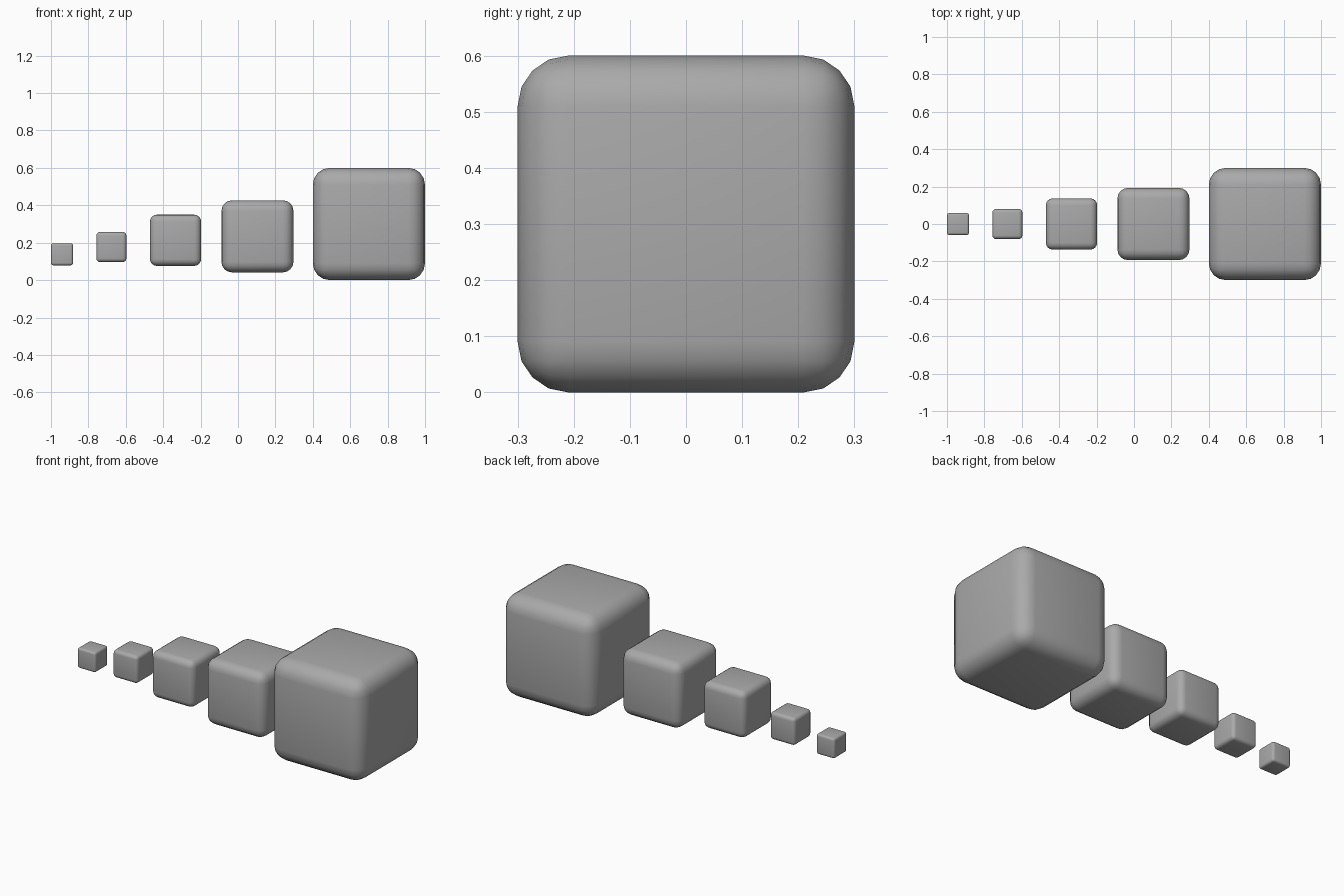
import bpy
import math

default = bpy.data.objects.get("Cube")
if default:
    bpy.data.objects.remove(default, do_unlink=True)

# One plain grey material
GREY = (0.4, 0.4, 0.4, 1.0)
grey = bpy.data.materials.new("grey")
grey.use_nodes = True
grey.diffuse_color = GREY
grey.node_tree.nodes["Principled BSDF"].inputs["Base Color"].default_value = GREY


def rounded_cube(name, x, z, size, bevel):
    """Cube with rounded edges, centred on (x, 0, z)."""
    bpy.ops.mesh.primitive_cube_add(size=size, location=(x, 0, z))
    obj = bpy.context.object
    obj.name = obj.data.name = name
    obj.data.materials.append(grey)
    mod = obj.modifiers.new("rounded_edges", 'BEVEL')
    mod.width = bevel
    mod.segments = 4
    mod.limit_method = 'NONE'
    bpy.ops.object.modifier_apply(modifier=mod.name)
    bpy.ops.object.shade_smooth_by_angle(angle=math.radians(40))
    return obj


# Row of cubes, smallest to largest: name, x, z, size, edge radius
for spec in (
    ("smallest_cube", -0.941, 0.138, 0.118, 0.013),
    ("small_cube", -0.677, 0.177, 0.161, 0.020),
    ("medium_cube", -0.334, 0.213, 0.274, 0.037),
    ("large_cube", 0.104, 0.234, 0.385, 0.056),
    ("largest_cube", 0.700, 0.300, 0.600, 0.090),
):
    rounded_cube(*spec)
